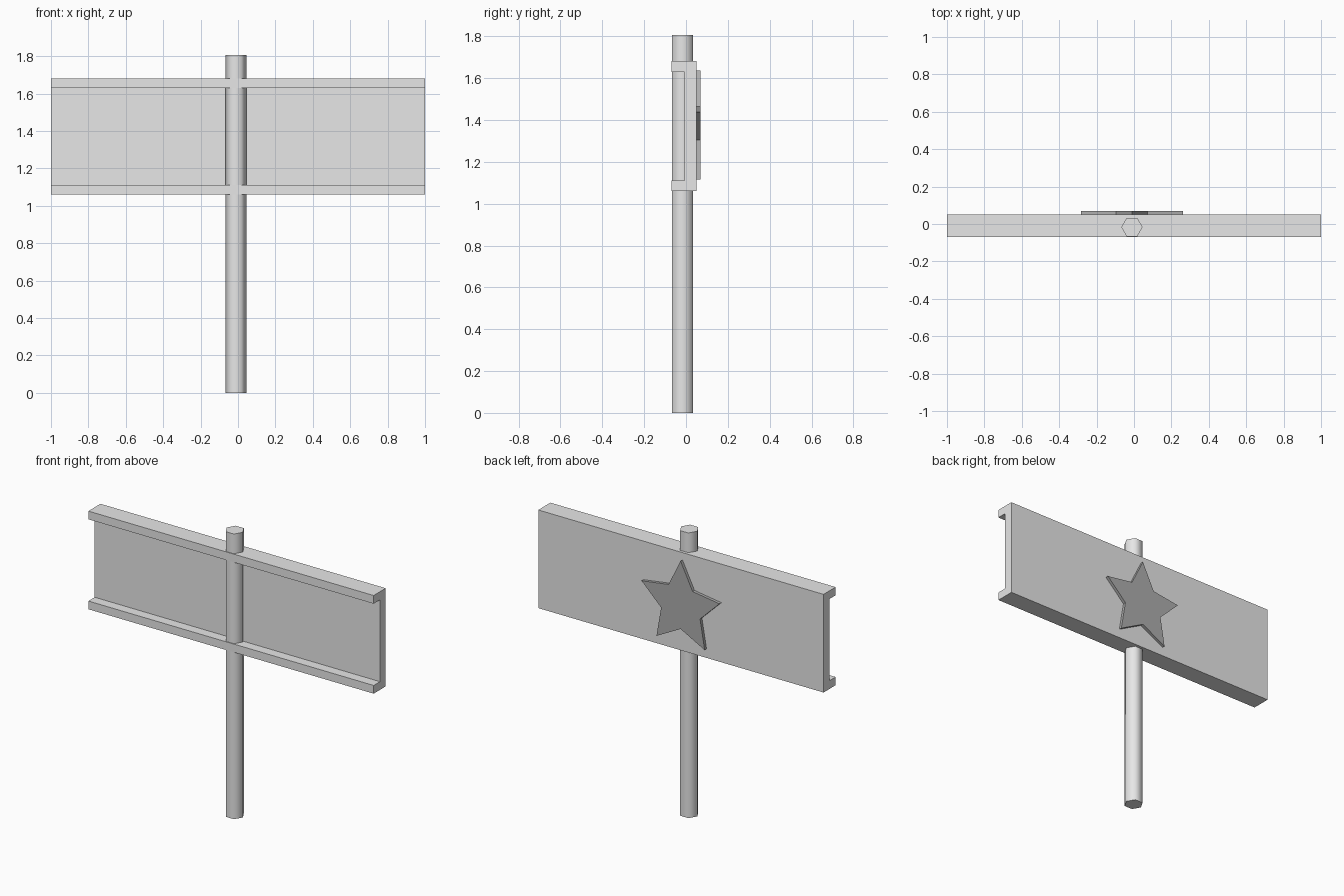
import bpy, bmesh
from math import sin, cos, pi
from mathutils import Vector

cube = bpy.data.objects.get("Cube")
if cube:
    bpy.data.objects.remove(cube, do_unlink=True)


def make_material(name, value):
    mat = bpy.data.materials.new(name)
    mat.use_nodes = True
    color = (value, value, value, 1)
    mat.diffuse_color = color
    mat.node_tree.nodes["Principled BSDF"].inputs["Base Color"].default_value = color
    return mat


def extrude_profile(name, points, offset, mat, smooth_sides=False):
    """Extrude a closed outline along offset into a capped solid."""
    bm = bmesh.new()
    cap = bm.faces.new([bm.verts.new(p) for p in points])
    result = bmesh.ops.extrude_face_region(bm, geom=[cap], use_keep_orig=True)
    moved = [g for g in result["geom"] if isinstance(g, bmesh.types.BMVert)]
    bmesh.ops.translate(bm, verts=moved, vec=offset)
    bmesh.ops.recalc_face_normals(bm, faces=bm.faces)
    axis = Vector(offset).normalized()
    for face in bm.faces:
        face.smooth = smooth_sides and abs(face.normal.dot(axis)) < 0.5
    mesh = bpy.data.meshes.new(name)
    bm.to_mesh(mesh)
    bm.free()
    mesh.materials.append(mat)
    obj = bpy.data.objects.new(name, mesh)
    bpy.context.collection.objects.link(obj)
    return obj


light_grey = make_material("light grey", 0.8)
dark_grey = make_material("dark grey", 0.42)

center_x = -0.011
front, web, back = -0.07, -0.007, 0.051
bottom, top, lip = 1.06, 1.682, 0.052

# Sign board: a C-shaped channel, open to the front
channel = [(front, bottom), (back, bottom), (back, top), (front, top),
           (front, top - lip), (web, top - lip),
           (web, bottom + lip), (front, bottom + lip)]
extrude_profile("sign_board", [(-1, y, z) for y, z in channel], (2, 0, 0), light_grey)

# Hexagonal post with softly shaded sides
post_radius, post_y = 0.057, -0.0165
hexagon = [(center_x + post_radius * cos(i * pi / 3),
            post_y + post_radius * sin(i * pi / 3), 0) for i in range(6)]
extrude_profile("post", hexagon, (0, 0, 1.807), light_grey, smooth_sides=True)

# Raised five-pointed star on the back
star_radius, star_z = 0.287, 1.349
star = []
for i in range(10):
    r = star_radius if i % 2 == 0 else star_radius / 2
    star.append((center_x + r * sin(i * pi / 5), back, star_z + r * cos(i * pi / 5)))
extrude_profile("star", star, (0, 0.019, 0), dark_grey)
